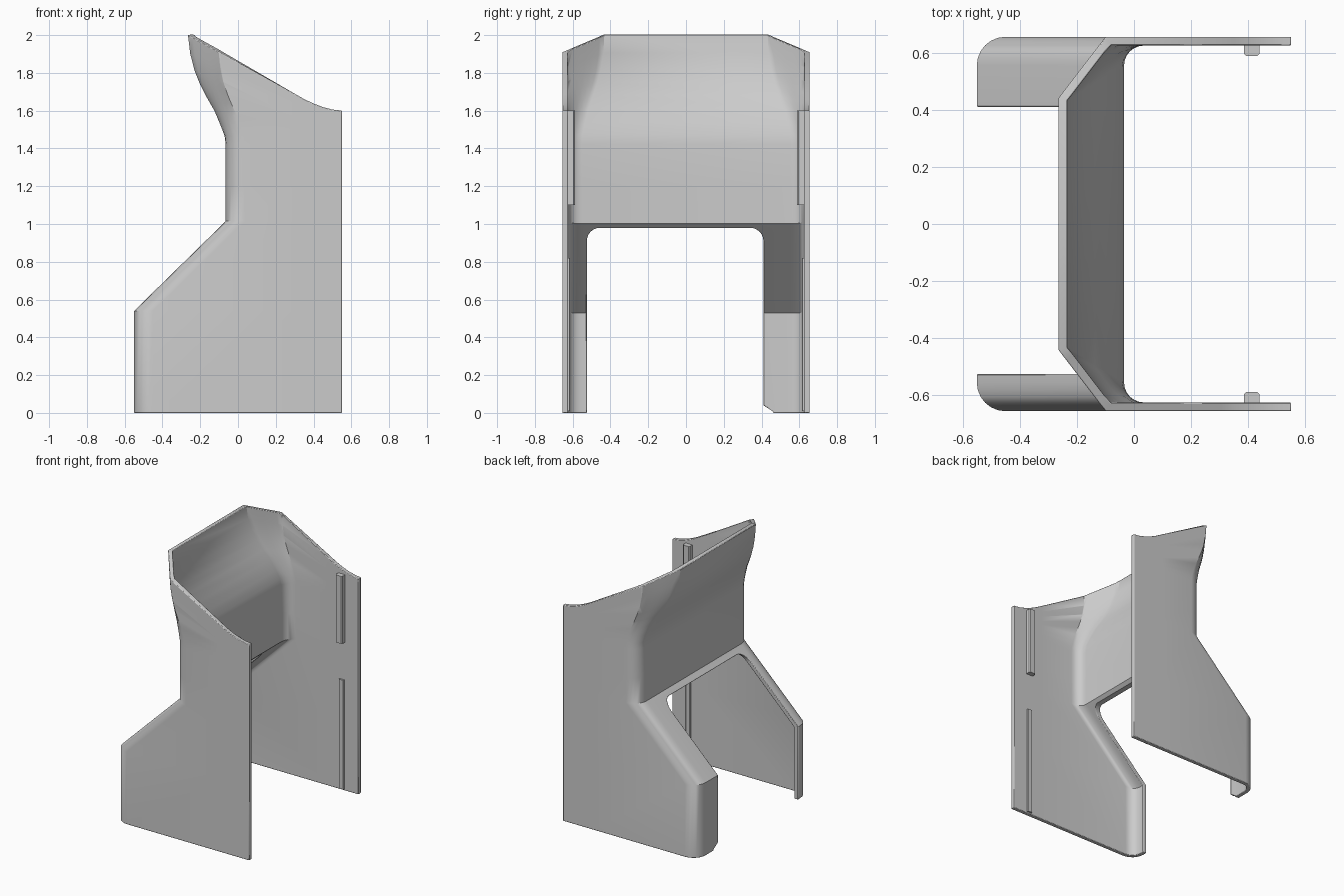
import bpy, bmesh, math
from mathutils import Vector

if "Cube" in bpy.data.objects:
    bpy.data.objects.remove(bpy.data.objects["Cube"])

grey = bpy.data.materials.new("plain grey")
grey.use_nodes = True
grey.diffuse_color = (0.6, 0.6, 0.6, 1)
grey.node_tree.nodes["Principled BSDF"].inputs["Base Color"].default_value = (0.6, 0.6, 0.6, 1)

HALF_X, HALF_Y, WALL = 0.55, 0.655, 0.03
BEND_Z = 1.42


def make_object(name, bm):
    bmesh.ops.recalc_face_normals(bm, faces=bm.faces)
    mesh = bpy.data.meshes.new(name)
    bm.to_mesh(mesh)
    bm.free()
    mesh.materials.append(grey)
    obj = bpy.data.objects.new(name, mesh)
    bpy.context.collection.objects.link(obj)
    return obj


def activate(obj):
    bpy.ops.object.select_all(action="DESELECT")
    obj.select_set(True)
    bpy.context.view_layer.objects.active = obj


def prism(name, outline, depth):
    """Extrude a closed outline along a depth vector."""
    bm = bmesh.new()
    face = bm.faces.new([bm.verts.new(p) for p in outline])
    ext = bmesh.ops.extrude_face_region(bm, geom=[face])
    moved = [v for v in ext["geom"] if isinstance(v, bmesh.types.BMVert)]
    bmesh.ops.translate(bm, verts=moved, vec=depth)
    return make_object(name, bm)


def rim_height(x):
    """Sloping top edge that levels out towards the open end."""
    if x <= 0.3:
        return 1.69 + 0.55 * (0.3 - x)
    return 1.6 + 0.09 * ((HALF_X - x) / 0.25) ** 1.7


# Plan of half the shell: open end, side wall, rounded corner, panel
ARC = 6


def half_plan(panel_x, radius):
    pts = [(x, HALF_Y) for x in (0.55, 0.5, 0.45, 0.4, 0.35, 0.3)]
    for i in range(ARC + 1):
        a = math.pi / 2 * i / ARC
        pts.append((panel_x + radius * (1 - math.sin(a)),
                    HALF_Y - radius * (1 - math.cos(a))))
    return pts


def flared_plan():
    pts = half_plan(-0.265, 0.1)[:6]
    for i in range(ARC + 1):
        k = i / ARC
        pts.append((-0.1 - 0.165 * k, HALF_Y - 0.215 * k))
    return pts


# Rows of the shell from the floor to the rim
rows = []
for z, px in ((0, -0.55), (0.54, -0.55), (1.015, -0.065), (1.2, -0.065), (BEND_Z, -0.065)):
    rows.append([(x, y, z) for x, y in half_plan(px, 0.1)])
low, high = half_plan(-0.065, 0.1), flared_plan()
for t, flare in ((0.08, 0.03), (0.18, 0.14), (0.31, 0.3), (0.43, 0.5), (0.55, 0.68),
                 (0.68, 0.83), (0.83, 0.94), (1, 1)):
    row = []
    for (ax, ay), (bx, by) in zip(low, high):
        z = BEND_Z + (rim_height(bx) - BEND_Z) * t
        row.append((ax + (bx - ax) * flare, ay + (by - ay) * flare, z))
    rows.append(row)

bm = bmesh.new()
grid = []
for row in rows:
    full = row + [(x, -y, z) for x, y, z in reversed(row)]
    grid.append([bm.verts.new(p) for p in full])
for a, b in zip(grid, grid[1:]):
    for i in range(len(a) - 1):
        bm.faces.new((a[i], a[i + 1], b[i + 1], b[i]))
mesh = bpy.data.meshes.new("shell")
bm.to_mesh(mesh)
bm.free()
mesh.materials.append(grey)
shell = bpy.data.objects.new("shell", mesh)
bpy.context.collection.objects.link(shell)

solid = shell.modifiers.new("wall", "SOLIDIFY")
solid.thickness = WALL
solid.offset = -1
solid.use_even_offset = True

# Doorway between the two legs, with rounded upper corners
left, right, top, r = -0.525, 0.41, 0.98, 0.07
outline = [(-0.8, left - 0, -0.1), (-0.8, left, 0.03)]
for cy, start in ((left + r, math.pi), (right - r, math.pi / 2)):
    for i in range(7):
        a = start - math.pi / 2 * i / 6
        outline.append((-0.8, cy + r * math.cos(a), top - r + r * math.sin(a)))
outline += [(-0.8, right, 0.04), (-0.8, right + 0.05, 0.008), (-0.8, right + 0.05, -0.1)]
cutter = prism("doorway_cutter", outline, Vector((0.85, 0, 0)))
cutter.hide_render = True

cut = shell.modifiers.new("doorway", "BOOLEAN")
cut.operation = "DIFFERENCE"
cut.solver = "EXACT"
cut.object = cutter
activate(shell)
for name in ("wall", "doorway"):
    bpy.ops.object.modifier_apply(modifier=name)
bpy.data.objects.remove(cutter)

# Softened edges
bevel = shell.modifiers.new("soft edges", "BEVEL")
bevel.width = 0.007
bevel.segments = 2
bevel.limit_method = "ANGLE"
bevel.angle_limit = math.radians(50)
activate(shell)
bpy.ops.object.shade_smooth_by_angle(angle=math.radians(35))


# Ribs inside each side wall near the open end
def rib(name, side, x0, x1, z0, z1, depth, chamfer):
    wall = side * (HALF_Y - WALL + 0.005)
    face = side * (HALF_Y - WALL - depth)
    profile = [(x0, wall), (x0, face + side * chamfer), (x0 + chamfer, face),
               (x1 - chamfer, face), (x1, face + side * chamfer), (x1, wall)]
    return prism(name, [(x, y, z0) for x, y in profile], Vector((0, 0, z1 - z0)))


for side, word in ((1, "back"), (-1, "front")):
    rib(word + "_upper_rib", side, 0.385, 0.44, 1.1, 1.6, 0.037, 0.008)
    rib(word + "_lower_rib", side, 0.395, 0.435, 0.01, 0.82, 0.012, 0.004)
